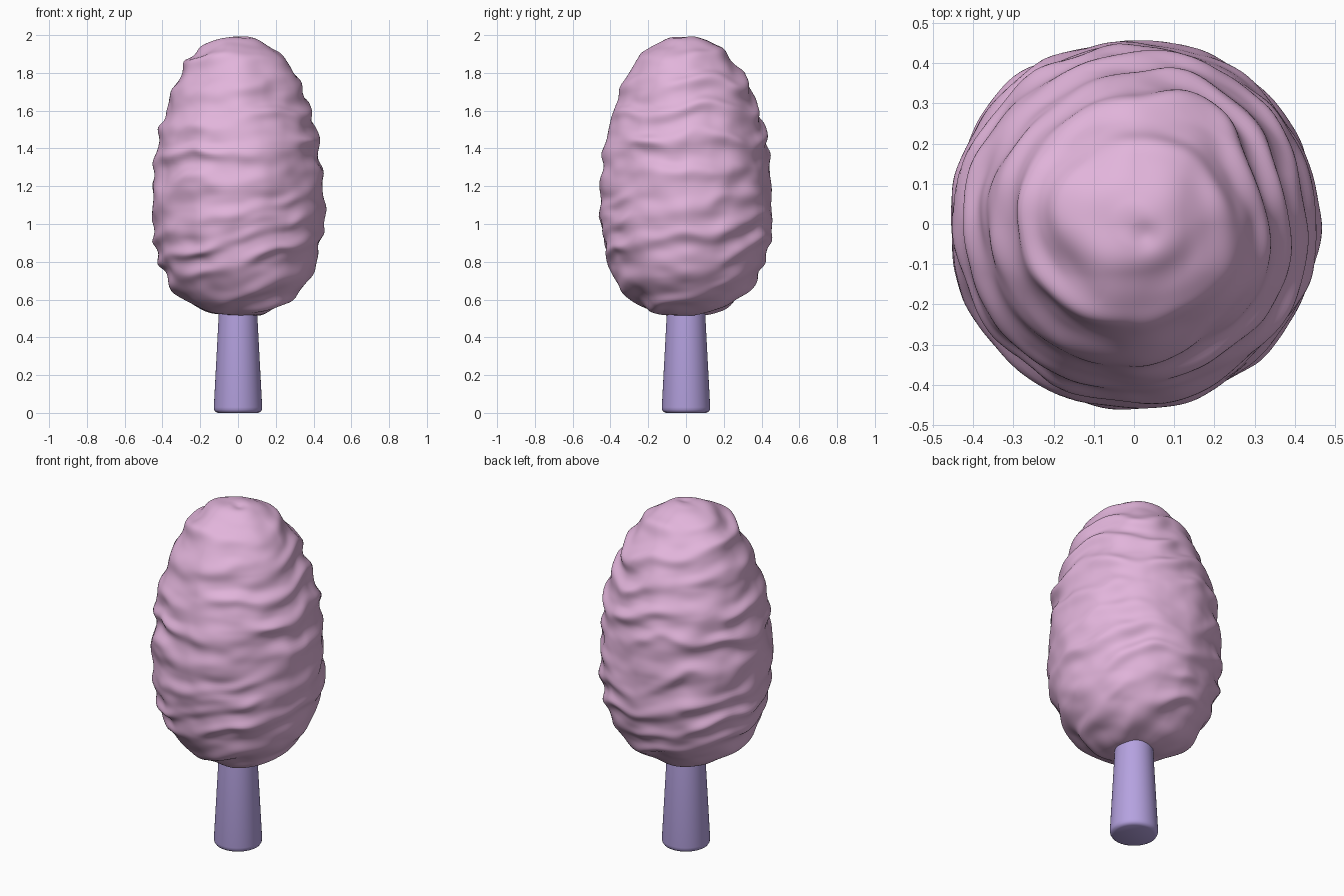
import bpy, bmesh, math
from mathutils import Vector, noise

if "Cube" in bpy.data.objects:
    bpy.data.objects.remove(bpy.data.objects["Cube"], do_unlink=True)


def make_material(name, rgb):
    mat = bpy.data.materials.new(name)
    mat.use_nodes = True
    mat.diffuse_color = (*rgb, 1)
    mat.node_tree.nodes["Principled BSDF"].inputs["Base Color"].default_value = (*rgb, 1)
    return mat


def lathe(name, rings, segments, mat, sharp_angle, shape=None):
    """Revolve (radius, height, normal) rings; shape() may push points outwards."""
    bm = bmesh.new()
    loops = []
    for radius, z, normal in rings:
        loop = []
        for i in range(segments):
            a = math.tau * i / segments
            out = Vector((math.cos(a), math.sin(a), 0))
            p = out * radius + Vector((0, 0, z))
            if shape:
                p += (out * normal[0] + Vector((0, 0, normal[1]))) * shape(p, a, radius)
            loop.append(bm.verts.new(p))
        loops.append(loop)
    for low, high in zip(loops, loops[1:]):
        for i in range(segments):
            j = (i + 1) % segments
            bm.faces.new((low[i], low[j], high[j], high[i]))
    bm.faces.new(loops[0][::-1])
    bm.faces.new(loops[-1])
    mesh = bpy.data.meshes.new(name)
    bm.to_mesh(mesh)
    bm.free()
    mesh.materials.append(mat)
    obj = bpy.data.objects.new(name, mesh)
    bpy.context.collection.objects.link(obj)
    bpy.ops.object.select_all(action="DESELECT")
    obj.select_set(True)
    bpy.context.view_layer.objects.active = obj
    bpy.ops.object.shade_smooth_by_angle(angle=math.radians(sharp_angle))


def smooth_profile(points, steps):
    """Catmull-Rom through the points, with an outward normal at each sample."""
    pts = [Vector(p) for p in points]
    pts = [2 * pts[0] - pts[1]] + pts + [2 * pts[-1] - pts[-2]]
    samples = []
    for a, b, c, d in zip(pts, pts[1:], pts[2:], pts[3:]):
        for k in range(steps):
            t = k / steps
            samples.append(0.5 * (2 * b + (c - a) * t + (2 * a - 5 * b + 4 * c - d) * t * t
                                  + (3 * b - a - 3 * c + d) * t ** 3))
    samples.append(pts[-2])
    rings = []
    for i, p in enumerate(samples):
        tangent = (samples[min(i + 1, len(samples) - 1)] - samples[max(i - 1, 0)]).normalized()
        rings.append((max(p.x, 0.002), p.y, (tangent.y, -tangent.x)))
    return rings


def wave(phase):
    """Broad soft ridge with a slightly narrower valley."""
    s = math.sin(phase)
    return s - 0.25 * (1 - s * s)


def floss(p, angle, radius):
    """Wound ridges: steep strands low down, flatter ones higher, broken by noise."""
    warp = noise.noise(p * 2.4) * 3.5 + noise.noise(p * 5 + Vector((4, 1, 7))) * 1.8
    steep = wave(math.tau * p.z / 0.15 - 4 * angle + warp)
    flat = wave(math.tau * (p.z - 0.3 * radius) / 0.18 - angle + warp)
    mix = min(max((p.z - 0.95) / 0.4 + 0.6 * noise.noise(p * 3), 0), 1)
    strength = 0.55 + 0.9 * noise.noise(p * 3.5 + Vector((9, 2, 5)))
    ridges = (steep * (1 - mix) + flat * mix) * min(max(strength, 0.1), 1) * 0.014
    lumps = noise.noise(p * 5 + Vector((2, 8, 3))) * 0.014
    fine = noise.noise(Vector((p.x * 8, p.y * 8, p.z * 14))) * 0.008
    # Small dent beside the tip
    dent = 0.012 * math.exp(-(p - Vector((0.03, -0.03, 2))).length_squared / 0.0012)
    return ridges * min(1, radius / 0.3) + lumps + fine - dent


# Wound sugar body
pink = make_material("candy pink", (0.76, 0.46, 0.71))
body = [(0, 0.512), (0.11, 0.518), (0.21, 0.55), (0.3, 0.613), (0.372, 0.7), (0.418, 0.81),
        (0.445, 0.93), (0.455, 1.08), (0.45, 1.24), (0.434, 1.4), (0.413, 1.51),
        (0.37, 1.63), (0.334, 1.73), (0.284, 1.83), (0.217, 1.91), (0.13, 1.97),
        (0.06, 1.992), (0, 1.994)]
lathe("candy_floss", smooth_profile(body, 12), 256, pink, 180, floss)

# Tapered handle with a softened lower edge
lilac = make_material("lilac", (0.46, 0.36, 0.74))
handle = [(0.108, 0.0), (0.12, 0.006), (0.126, 0.016), (0.128, 0.03), (0.1, 0.56)]
lathe("handle", [(r, z, (1, 0)) for r, z in handle], 48, lilac, 50)
